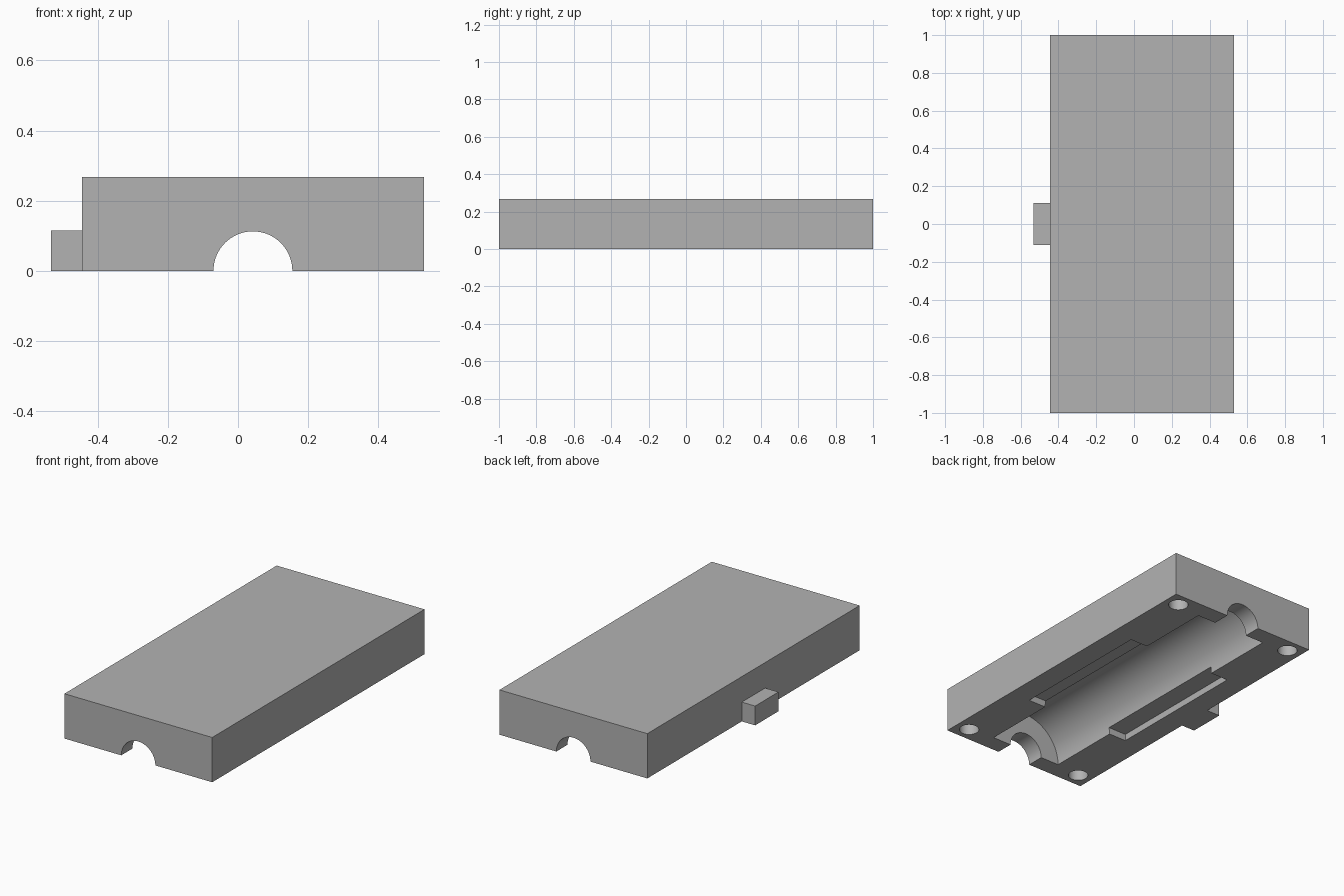
import bpy
from math import radians

cube = bpy.data.objects.get("Cube")
if cube:
    bpy.data.objects.remove(cube, do_unlink=True)

CX = 0.0425                      # centre line of the casing
HEIGHT = 0.267

grey = bpy.data.materials.new("plain_grey")
grey.use_nodes = True
colour = (0.45, 0.45, 0.45, 1)
grey.diffuse_color = colour
grey.node_tree.nodes["Principled BSDF"].inputs["Base Color"].default_value = colour


def box(name, low, high):
    size = [h - l for l, h in zip(low, high)]
    centre = [(l + h) / 2 for l, h in zip(low, high)]
    bpy.ops.mesh.primitive_cube_add(size=1, location=centre)
    ob = bpy.context.object
    ob.name = name
    ob.scale = size
    bpy.ops.object.transform_apply(location=False, rotation=False, scale=True)
    ob.data.materials.append(grey)
    return ob


def cylinder(name, radius, length, location, along_y=False, sides=64):
    bpy.ops.mesh.primitive_cylinder_add(
        vertices=sides, radius=radius, depth=length, location=location,
        rotation=(radians(90) if along_y else 0, 0, 0))
    ob = bpy.context.object
    ob.name = name
    ob.data.materials.append(grey)
    return ob


# Casing block and side tab
casing = box("casing", (-0.445, -1, 0), (0.53, 1, HEIGHT))
box("side_tab", (-0.533, -0.11, 0), (-0.445, 0.11, 0.115))

# Cutters: round chamber, end bore, shallow side slots, blind corner holes
cutters = [
    cylinder("chamber_cutter", 0.236, 1.79, (CX, 0, 0), along_y=True, sides=96),
    cylinder("bore_cutter", 0.1125, 2.2, (CX, 0, 0), along_y=True),
    box("slot_cutter", (CX - 0.352, -0.445, -0.1), (CX + 0.352, 0.445, 0.04)),
]
for sx in (-1, 1):
    for sy in (-1, 1):
        cutters.append(cylinder("hole_cutter", 0.055, 0.36,
                                (CX + sx * 0.4, sy * 0.915, 0), sides=32))

bpy.context.view_layer.objects.active = casing
for cutter in cutters:
    cutter.hide_render = True
    cut = casing.modifiers.new(cutter.name, 'BOOLEAN')
    cut.operation = 'DIFFERENCE'
    cut.solver = 'EXACT'
    cut.object = cutter
    bpy.ops.object.modifier_apply(modifier=cut.name)
    bpy.data.objects.remove(cutter, do_unlink=True)

# Smooth the round walls, keep the edges crisp
bpy.ops.object.select_all(action='DESELECT')
casing.select_set(True)
bpy.context.view_layer.objects.active = casing
bpy.ops.object.shade_smooth_by_angle(angle=radians(30))
